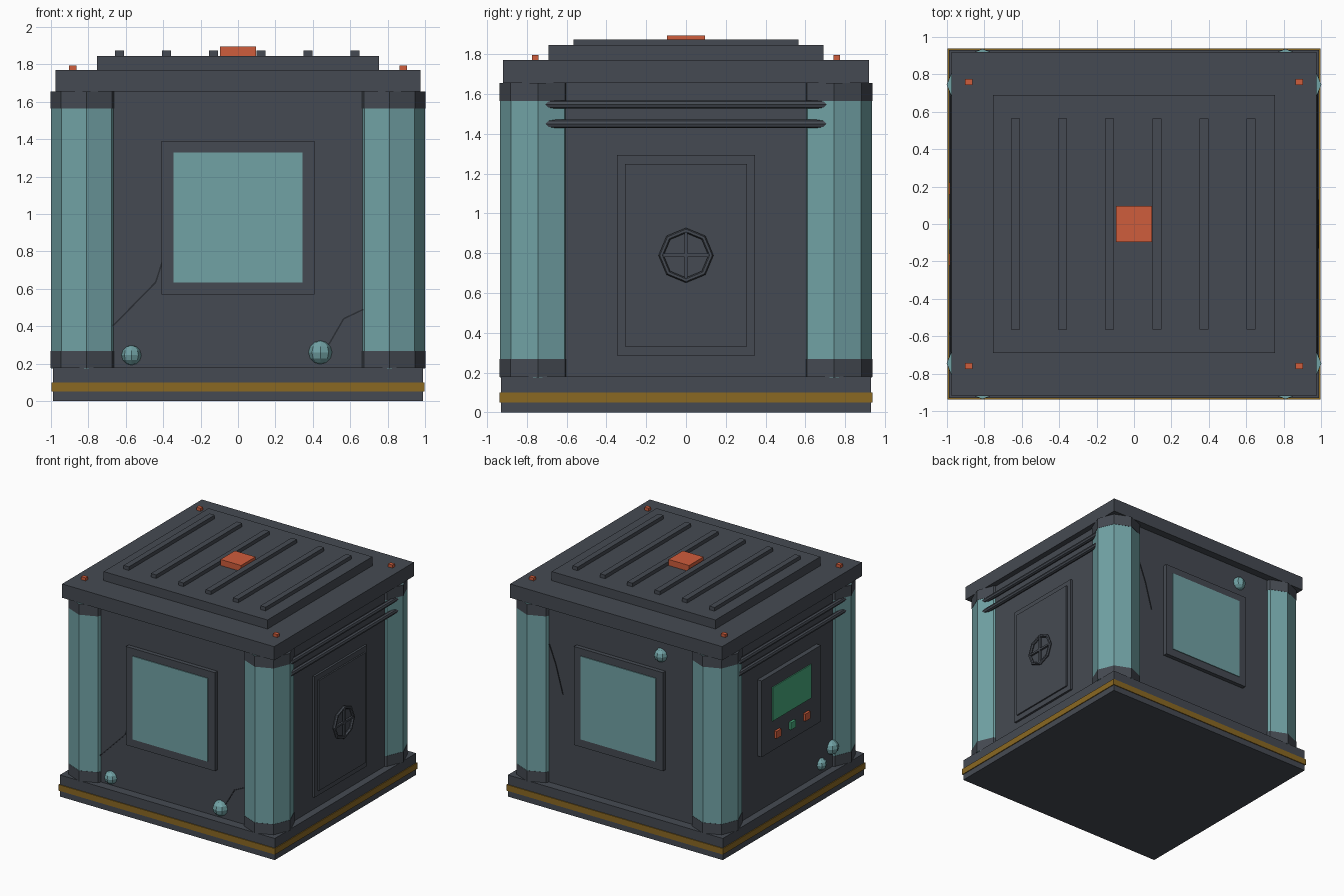
import bpy, math
from mathutils import Vector

old = bpy.data.objects.get("Cube")
if old:
    bpy.data.objects.remove(old, do_unlink=True)


def material(name, r, g, b):
    lin = [((c / 255 + 0.055) / 1.055) ** 2.4 for c in (r, g, b)] + [1]
    m = bpy.data.materials.new(name)
    m.use_nodes = True
    m.diffuse_color = lin
    bsdf = next(n for n in m.node_tree.nodes if n.type == 'BSDF_PRINCIPLED')
    bsdf.inputs["Base Color"].default_value = lin
    return m


GREY = material("slate grey", 69, 74, 82)
DARK = material("crack grey", 42, 45, 51)
TEAL = material("pale teal", 113, 162, 165)
ORANGE = material("orange", 207, 93, 60)
MUSTARD = material("mustard", 138, 104, 34)
GREEN = material("screen green", 72, 170, 125)


def finish(name, mat):
    ob = bpy.context.object
    ob.name = name
    ob.data.materials.clear()
    ob.data.materials.append(mat)
    return ob


def box(name, mat, x, y, z):
    """Box from (min, max) ranges on each axis."""
    mid = [(a + b) / 2 for a, b in (x, y, z)]
    bpy.ops.mesh.primitive_cube_add(size=1, location=mid)
    ob = finish(name, mat)
    ob.scale = [abs(b - a) for a, b in (x, y, z)]
    return ob


def slab(name, mat, hx, hy, z0, z1):
    return box(name, mat, (-hx, hx), (-hy, hy), (z0, z1))


def prism(name, mat, r, depth, loc, rot=(0, 0, 0)):
    bpy.ops.mesh.primitive_cylinder_add(vertices=8, radius=r, depth=depth,
                                        location=loc, rotation=rot)
    return finish(name, mat)


def blob(name, r, loc):
    bpy.ops.mesh.primitive_uv_sphere_add(segments=8, ring_count=6, radius=r, location=loc)
    return finish(name, TEAL)


def crack(name, y, points):
    """Thin bars joining (x, z) points on a wall at the given y."""
    for (xa, za), (xb, zb) in zip(points, points[1:]):
        a, b = Vector((xa, y, za)), Vector((xb, y, zb))
        bpy.ops.mesh.primitive_cube_add(size=1, location=(a + b) / 2)
        ob = finish(name, DARK)
        ob.scale = ((b - a).length, 0.01, 0.008)
        ob.rotation_euler = (0, -math.atan2(zb - za, xb - xa), 0)


WX, WY = 0.93, 0.855

# Base, body and stepped lid
slab("base", GREY, 0.99, 0.93, 0, 0.18)
slab("base_stripe", MUSTARD, 0.997, 0.937, 0.05, 0.10)
slab("body", GREY, WX, WY, 0.17, 1.66)
slab("lid", GREY, 0.977, 0.92, 1.655, 1.77)
slab("lid_plate", GREY, 0.755, 0.69, 1.77, 1.845)
slab("lid_button", ORANGE, 0.095, 0.095, 1.845, 1.895)
for i in range(6):
    x = (i - 2.5) * 0.252 - 0.004
    box("lid_rib", GREY, (x - 0.024, x + 0.024), (-0.565, 0.565), (1.845, 1.875))

# Corner pillars with caps, and lid corner lights
for sx in (-1, 1):
    for sy in (-1, 1):
        px, py = 0.81 * sx, 0.745 * sy
        prism("pillar", TEAL, 0.19, 1.48, (px, py, 0.915))
        for z in (0.222, 1.61):
            prism("pillar_cap", GREY, 0.192, 0.09, (px, py, z))
        lx, ly = 0.883 * sx, 0.758 * sy
        box("corner_light", ORANGE, (lx - 0.02, lx + 0.02), (ly - 0.016, ly + 0.016),
            (1.77, 1.795))

# Front and back windows
for s in (-1, 1):
    box("window_frame", GREY, (-0.41, 0.41), (s * 0.84, s * 0.89), (0.57, 1.39))
    box("window_glass", TEAL, (-0.345, 0.345), (s * 0.85, s * 0.896), (0.635, 1.328))

# Horizontal pipes on both sides
for s in (-1, 1):
    for z in (1.45, 1.547):
        prism("side_pipe", GREY, 0.021, 1.46, (s * 0.963, 0, z), (math.pi / 2, 0, 0))

# Hatch door on the left side with an eight-sided hand wheel
box("door_frame", GREY, (0.9, 0.948), (-0.346, 0.346), (0.286, 1.293))
box("door_panel", GREY, (0.9, 0.96), (-0.306, 0.306), (0.33, 1.248))
wheel_x, wheel_z = 0.975, 0.789
bpy.ops.mesh.primitive_torus_add(major_segments=8, minor_segments=6, major_radius=0.125,
                                 minor_radius=0.013, location=(wheel_x, 0, wheel_z),
                                 rotation=(0, math.pi / 2, 0))
finish("hand_wheel", GREY)
box("wheel_spoke", GREY, (wheel_x - 0.008, wheel_x + 0.008), (-0.125, 0.125),
    (wheel_z - 0.008, wheel_z + 0.008))
box("wheel_spoke", GREY, (wheel_x - 0.008, wheel_x + 0.008), (-0.008, 0.008),
    (wheel_z - 0.125, wheel_z + 0.125))

# Control panel on the right side
box("control_panel", GREY, (-0.97, -0.9), (-0.39, 0.39), (0.645, 1.28))
box("control_screen", GREEN, (-0.978, -0.95), (-0.255, 0.255), (0.895, 1.175))
for y, mat in ((0.19, ORANGE), (0, GREEN), (-0.19, ORANGE)):
    box("control_button", mat, (-0.99, -0.95), (y - 0.032, y + 0.032), (0.74, 0.8))

# Round growths on the walls
blob("front_blob_small", 0.053, (-0.57, -WY, 0.245))
blob("front_blob_large", 0.063, (0.44, -WY, 0.26))
blob("back_blob", 0.055, (-0.37, WY, 1.515))
blob("side_blob_large", 0.058, (-WX, -0.585, 0.348))
blob("side_blob_small", 0.048, (-WX, -0.445, 0.261))

# Cracks in the walls
crack("front_crack", -WY, [(-0.67, 0.40), (-0.44, 0.635), (-0.40, 0.76)])
crack("front_crack", -WY, [(0.67, 0.49), (0.565, 0.44), (0.49, 0.31), (0.44, 0.26)])
crack("back_crack", WY, [(0.66, 1.33), (0.60, 1.175), (0.535, 0.943)])
